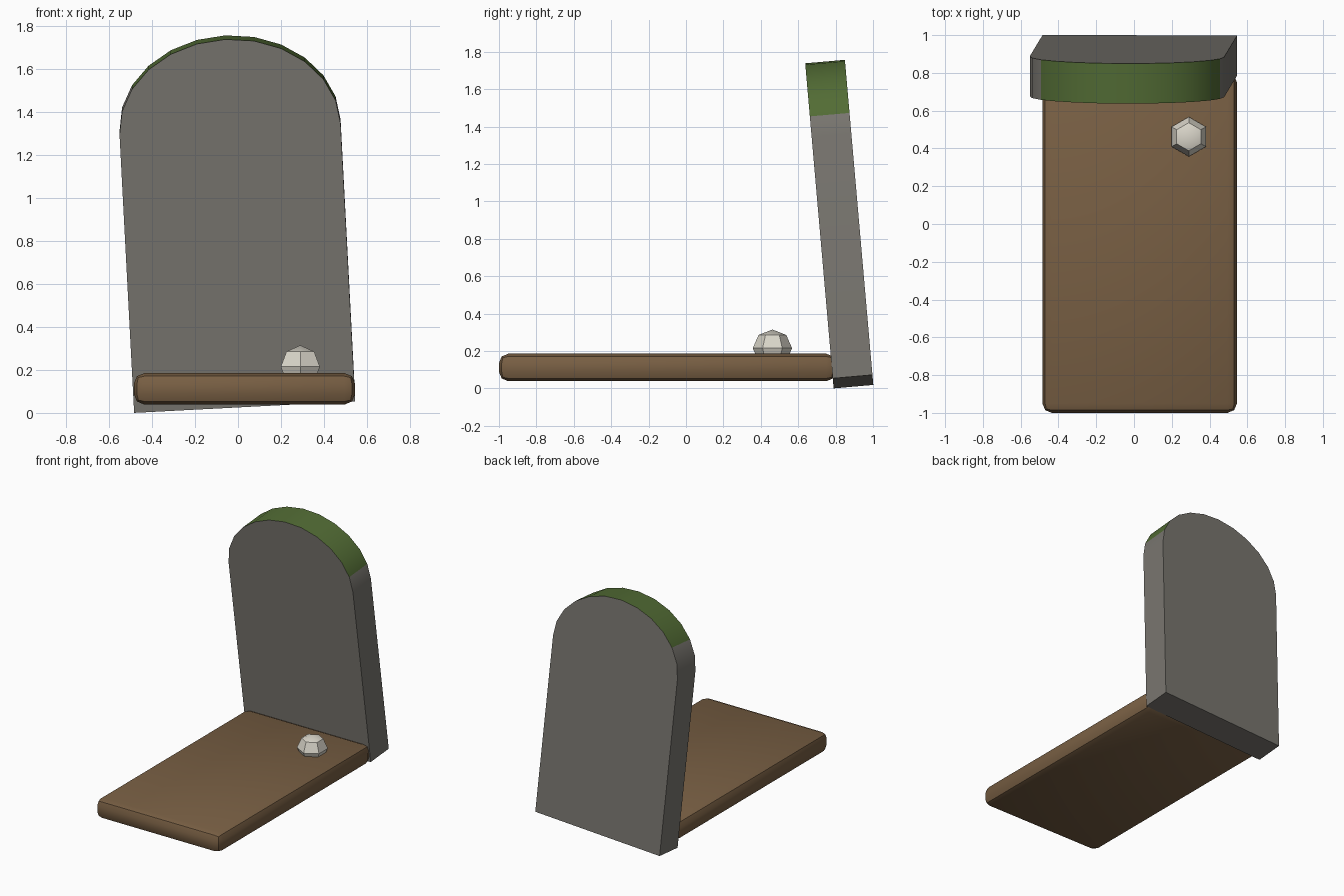
import bpy, bmesh, math
from mathutils import Matrix, Vector

if "Cube" in bpy.data.objects:
    bpy.data.objects.remove(bpy.data.objects["Cube"])


def mat(name, rgb):
    m = bpy.data.materials.new(name)
    m.diffuse_color = (*rgb, 1)
    m.use_nodes = True
    m.node_tree.nodes["Principled BSDF"].inputs["Base Color"].default_value = m.diffuse_color
    return m


stone = mat("grey stone", (0.19, 0.18, 0.16))
moss = mat("green moss", (0.085, 0.15, 0.035))
earth = mat("brown earth", (0.19, 0.115, 0.057))
bone = mat("pale bone", (0.70, 0.67, 0.59))


def finish(bm, name, *mats):
    me = bpy.data.meshes.new(name)
    bm.normal_update()
    bm.to_mesh(me)
    bm.free()
    ob = bpy.data.objects.new(name, me)
    bpy.context.collection.objects.link(ob)
    for m in mats:
        me.materials.append(m)
    bpy.ops.object.select_all(action='DESELECT')
    ob.select_set(True)
    bpy.context.view_layer.objects.active = ob
    bpy.ops.object.shade_smooth_by_angle(angle=math.radians(30))
    return ob


# Headstone: arched profile, extruded and leaning forward and sideways
W, SIDE, ARCH, DEPTH = 0.515, 1.30, 0.42, 0.213
profile = [(-W, 0), (W, 0)]
for i in range(13):
    a = math.radians(15 * i)
    profile.append((W * math.cos(a), SIDE + ARCH * math.sin(a)))
bm = bmesh.new()
front = bm.faces.new([bm.verts.new((x, 0, z)) for x, z in profile])
ext = bmesh.ops.extrude_face_region(bm, geom=[front], use_keep_orig=True)
bmesh.ops.translate(bm, vec=(0, DEPTH, 0),
                    verts=[v for v in ext['geom'] if isinstance(v, bmesh.types.BMVert)])
bmesh.ops.recalc_face_normals(bm, faces=bm.faces)
lean = (Matrix.Translation((0.031, 0.787, 0.027))
        @ Matrix.Rotation(math.radians(5), 4, 'X')
        @ Matrix.Rotation(math.radians(-3), 4, 'Y'))
bm.transform(lean)
bm.normal_update()
# Moss grows on the faces that point upward
for f in bm.faces:
    f.material_index = 1 if f.normal.z > 0.45 else 0
finish(bm, "headstone", stone, moss)

# Grave mound: long low slab with rounded edges
bm = bmesh.new()
bmesh.ops.create_cube(bm, size=1)
bmesh.ops.scale(bm, vec=(1.03, 1.80, 0.147), verts=bm.verts)
bmesh.ops.bevel(bm, geom=bm.edges[:], offset=0.05, segments=2, profile=0.5,
                affect='EDGES', clamp_overlap=True)
bmesh.ops.translate(bm, vec=(0.03, -0.10, 0.112), verts=bm.verts)
finish(bm, "grave_mound", earth)

# Pale skull-like lump half sunk in the mound
bm = bmesh.new()
bmesh.ops.create_uvsphere(bm, u_segments=6, v_segments=4, radius=0.105)
bmesh.ops.scale(bm, vec=(1, 1, 0.95), verts=bm.verts)
bmesh.ops.translate(bm, vec=(0.29, 0.462, 0.215), verts=bm.verts)
finish(bm, "skull", bone)
